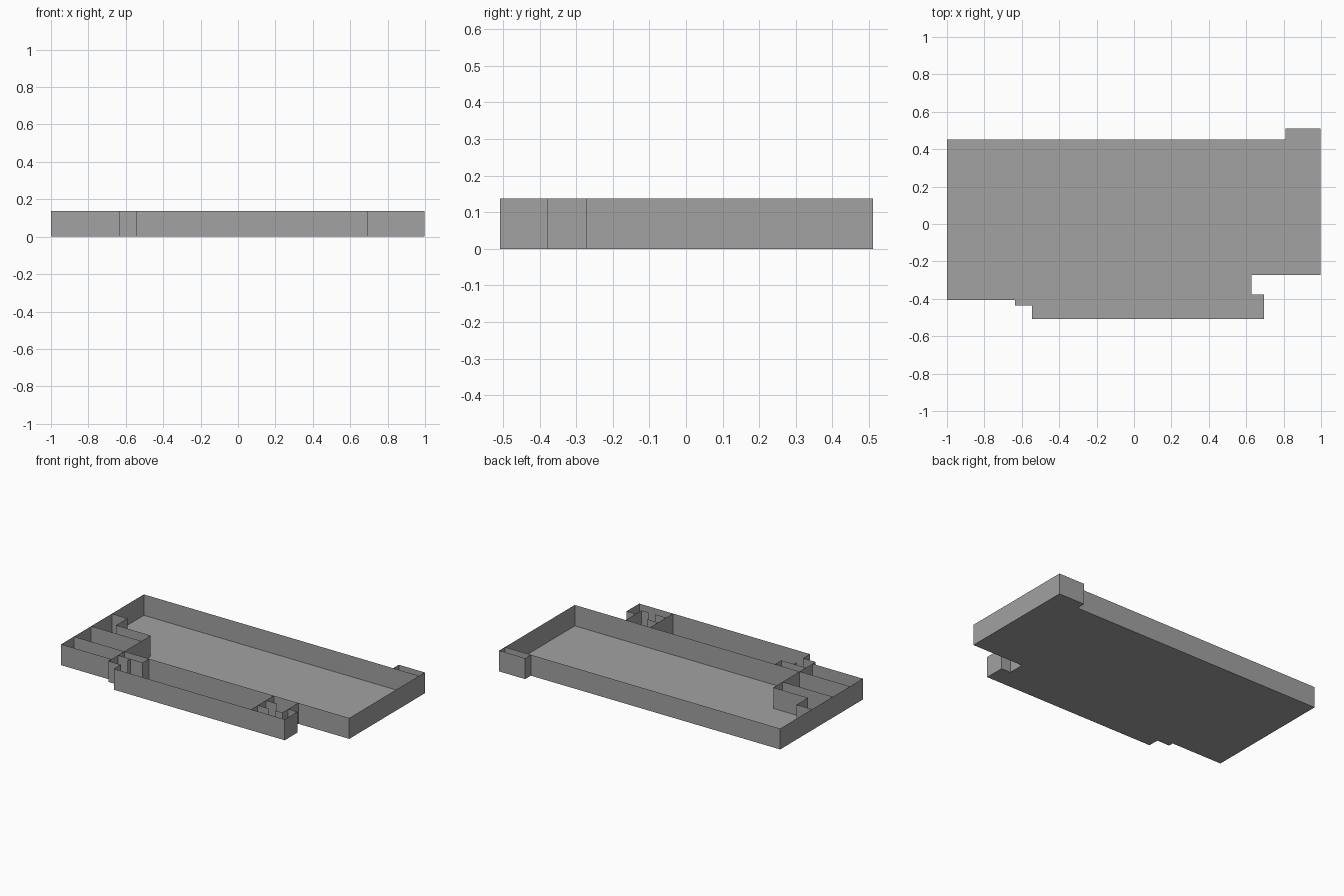
import bpy, bmesh

if "Cube" in bpy.data.objects:
    bpy.data.objects.remove(bpy.data.objects["Cube"])

H = 0.137  # wall height

grey = bpy.data.materials.new("plain_grey")
grey.diffuse_color = (0.36, 0.36, 0.36, 1)
grey.use_nodes = True
grey.node_tree.nodes["Principled BSDF"].inputs["Base Color"].default_value = grey.diffuse_color


def make_object(name, bm):
    mesh = bpy.data.meshes.new(name)
    bm.to_mesh(mesh)
    bm.free()
    mesh.materials.append(grey)
    obj = bpy.data.objects.new(name, mesh)
    bpy.context.collection.objects.link(obj)
    return obj


def wall(name, points, closed=False, z0=0.0, z1=H):
    """Paper-thin wall standing along a plan line."""
    bm = bmesh.new()
    low = [bm.verts.new((x, y, z0)) for x, y in points]
    top = [bm.verts.new((x, y, z1)) for x, y in points]
    n = len(points)
    for i in range(n if closed else n - 1):
        j = (i + 1) % n
        bm.faces.new((low[i], low[j], top[j], top[i]))
    return make_object(name, bm)


# Outline of the plan, counter-clockwise from the left front corner
outline = [(-1, -0.405), (-0.635, -0.405), (-0.635, -0.437), (-0.545, -0.437),
           (-0.545, -0.508), (0.695, -0.508), (0.695, -0.377), (0.628, -0.377),
           (0.628, -0.272), (0.998, -0.272), (0.998, 0.511), (0.81, 0.511),
           (0.81, 0.452), (-1, 0.452)]
wall("outer_walls", outline, closed=True)

# Floor slab surface, facing down
bm = bmesh.new()
bm.faces.new([bm.verts.new((x, y, 0)) for x, y in reversed(outline)])
bmesh.ops.triangulate(bm, faces=bm.faces[:])
make_object("floor", bm)

# Long partitions of the main hall
wall("hall_front_partition", [(-1, -0.272), (0.628, -0.272)])
wall("hall_back_partition", [(0.81, 0.452), (0.998, 0.452)])

# Rooms at the left end
wall("left_room_wall", [(-1, 0.12), (-0.887, 0.12), (-0.887, 0.002),
                        (-0.635, 0.002), (-0.635, -0.405)])
wall("left_room_divider", [(-1, -0.094), (-0.635, -0.094)])

# Entrance lobby beside the corridor
wall("lobby_wall", [(-0.635, -0.338), (-0.455, -0.338), (-0.455, -0.272)])
wall("lobby_stub", [(-0.545, -0.338), (-0.545, -0.368)])

# Small rooms at the right end of the corridor
wall("end_room_wall", [(0.45, -0.508), (0.45, -0.272)])
for i, y in enumerate((-0.354, -0.438)):
    wall(f"stall_divider_{i + 1}", [(0.45, y), (0.53, y)])
wall("end_room_corner", [(0.58, -0.438), (0.628, -0.438), (0.628, -0.377)])

# Little wall fittings on the long hall walls
for i, (x, y) in enumerate(((-0.85, 0.452), (0.845, 0.452),
                            (-0.82, -0.272), (0.58, -0.272))):
    for side in (-1, 1):
        yy = y + side * 0.003
        wall(f"wall_fitting_{i + 1}_{'front' if side < 0 else 'back'}",
             [(x - 0.015, yy), (x + 0.015, yy)], z0=0.045, z1=0.055)
